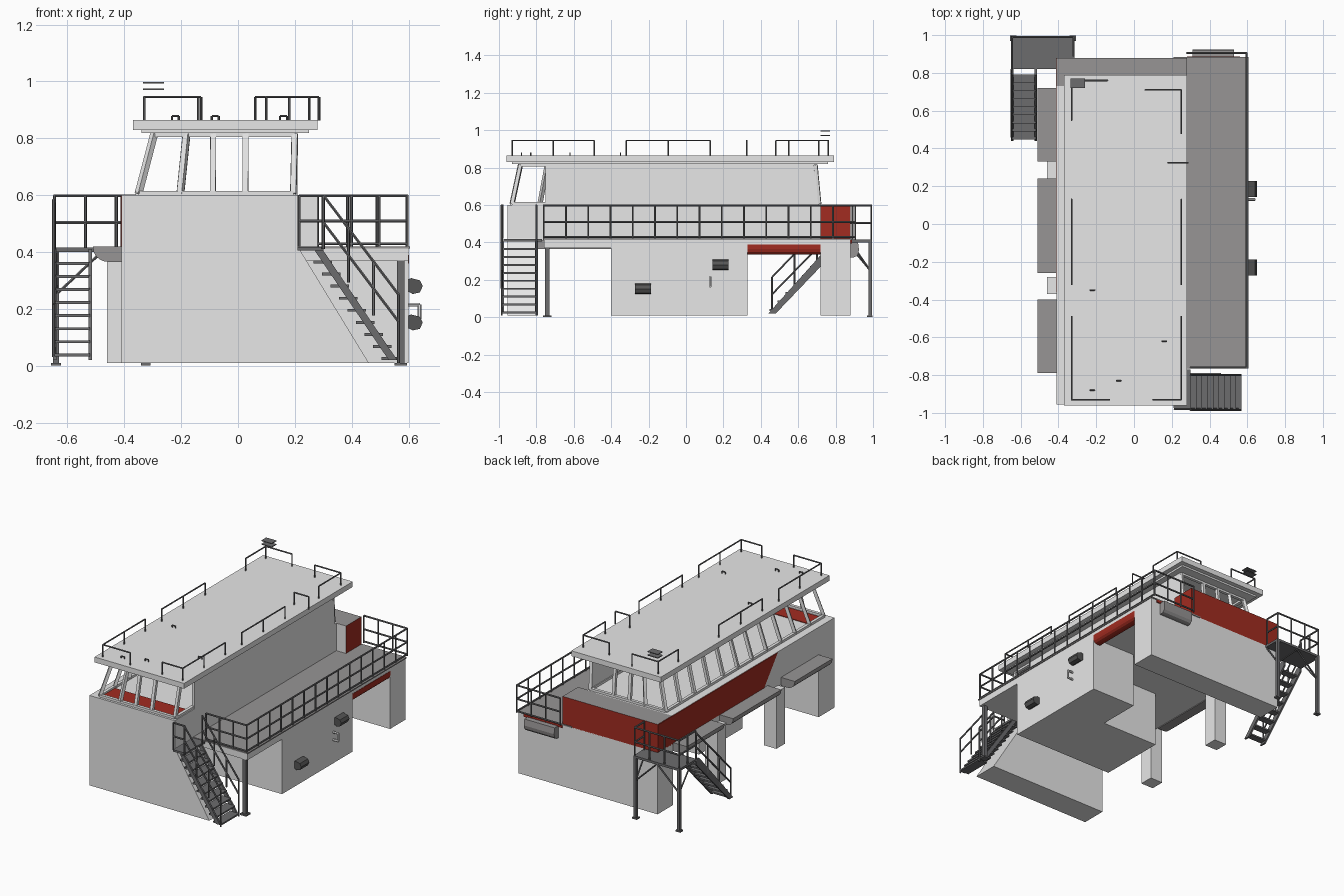
import bpy, bmesh, math
from mathutils import Vector, Matrix

if "Cube" in bpy.data.objects:
    bpy.data.objects.remove(bpy.data.objects["Cube"])


def material(name, r, g, b):
    m = bpy.data.materials.new(name)
    m.diffuse_color = (r, g, b, 1)
    m.use_nodes = True
    m.node_tree.nodes["Principled BSDF"].inputs["Base Color"].default_value = m.diffuse_color
    return m


LIGHT = material("light_grey", 0.86, 0.86, 0.86)
DECK = material("deck_grey", 0.31, 0.30, 0.30)
DARK = material("dark_metal", 0.15, 0.15, 0.155)
LAMP = material("lamp_grey", 0.09, 0.09, 0.09)
RED = material("red", 0.36, 0.025, 0.015)


def finish(name, bm, *mats):
    bmesh.ops.recalc_face_normals(bm, faces=bm.faces)
    me = bpy.data.meshes.new(name)
    bm.to_mesh(me)
    bm.free()
    for m in mats:
        me.materials.append(m)
    ob = bpy.data.objects.new(name, me)
    bpy.context.collection.objects.link(ob)
    return ob


def box(name, x0, x1, y0, y1, z0, z1, mat):
    bm = bmesh.new()
    m = (Matrix.Translation(((x0 + x1) / 2, (y0 + y1) / 2, (z0 + z1) / 2))
         @ Matrix.Diagonal((x1 - x0, y1 - y0, z1 - z0, 1)))
    bmesh.ops.create_cube(bm, size=1, matrix=m)
    return finish(name, bm, mat)


def prism(name, pts, axis, a, b, mat):
    """Extrude a profile along x (points are y,z) or y (points are x,z)."""
    bm = bmesh.new()
    at = (lambda p, t: (t, p[0], p[1])) if axis == "x" else (lambda p, t: (p[0], t, p[1]))
    va = [bm.verts.new(at(p, a)) for p in pts]
    vb = [bm.verts.new(at(p, b)) for p in pts]
    bm.faces.new(va)
    bm.faces.new(vb[::-1])
    for i in range(len(pts)):
        j = (i + 1) % len(pts)
        bm.faces.new((va[i], va[j], vb[j], vb[i]))
    return finish(name, bm, mat)


def bars(name, segs, r, mat, sides=6):
    """Straight bars between pairs of points."""
    bm = bmesh.new()
    for p, q in segs:
        p, q = Vector(p), Vector(q)
        d = q - p
        m = (Matrix.Translation((p + q) / 2) @ d.to_track_quat("Z", "Y").to_matrix().to_4x4()
             @ Matrix.Rotation(math.pi / sides, 4, "Z"))
        bmesh.ops.create_cone(bm, cap_ends=True, segments=sides, radius1=r, radius2=r,
                              depth=d.length, matrix=m)
    return finish(name, bm, mat)


def rail(path, h, levels, step):
    """Railing segments along a path: posts plus bars at the given height fractions."""
    segs = []
    up = Vector((0, 0, h))
    for p, q in zip(path, path[1:]):
        p, q = Vector(p), Vector(q)
        segs += [(p + up * f, q + up * f) for f in levels]
        n = max(1, round((q - p).length / step))
        segs += [(p.lerp(q, i / n), p.lerp(q, i / n) + up) for i in range(n + 1)]
    return segs


# Lower structure: front wall cut away under the stair, deck slab, blocks and legs
prism("front_wall", [(-.41, .01), (.46, .01), (.21, .42), (.21, .6), (-.41, .6)],
      "y", -.955, -.79, LIGHT)
box("deck_slab", -.41, .60, -.76, .88, .37, .415, LIGHT)
box("side_deck", .21, .605, -.765, .885, .412, .42, DECK)
box("side_block", .28, .60, -.4, .33, .01, .37, LIGHT)
box("centre_block", -.13, .28, -.4, .05, .01, .37, LIGHT)
box("rear_block", -.41, .60, .72, .88, .01, .37, LIGHT)
for i, (y0, y1) in enumerate(((-.37, -.28), (.24, .33))):
    box(f"left_leg_{i}", -.46, -.37, y0, y1, .01, .38, LIGHT)

# Upper body under the wheelhouse
box("upper_body", -.41, .21, -.80, .73, .41, .6, LIGHT)
rear = box("rear_upper_body", -.41, .28, .72, .88, .41, .6, LIGHT)
for m in (RED, DECK):
    rear.data.materials.append(m)
for f in rear.data.polygons:
    if f.normal.z > .5:
        f.material_index = 2
    elif f.normal.y > -.5 and f.normal.z > -.5:
        f.material_index = 1
prism("left_red_panel", [(.88, .42), (.88, .598), (-.36, .598), (-.22, .42)],
      "x", -.414, -.408, RED)

# Rounded fenders: three on the left, one on the back, red one in the side opening
arc = [(math.cos(math.radians(a)), math.sin(math.radians(a))) for a in range(180, 271, 15)]
fender = [(-.41, .42), (-.51, .42)] + [(-.455 + .055 * c, .415 + .05 * s) for c, s in arc] + [(-.41, .365)]
for i, (y0, y1) in enumerate(((-.79, -.4), (-.26, .24), (.33, .72))):
    prism(f"left_fender_{i}", fender, "y", y0, y1, DECK)
roll = [(.88, .40), (.92, .40)] + [(.895 - .03 * c, .36 + .04 * s) for c, s in arc[::2]] + [(.88, .32)]
prism("rear_fender", roll, "x", .31, .53, DECK)
box("rear_red_strip", .28, .56, .879, .887, .395, .412, RED)
prism("side_red_fender", [(.55, .39), (.602, .39)] + [(.572 - .03 * c, .365 + .03 * s) for c, s in arc[::2]]
      + [(.55, .335)], "y", .33, .72, RED)

# Wheelhouse: solid right wall, slanted window frames elsewhere
prism("right_wall", [(-.75, .42), (.72, .42), (.69, .825), (-.75, .825)], "x", .19, .21, LIGHT)
box("wheelhouse_red_floor", -.34, .19, -.91, -.79, .6, .604, RED)
lo = [Vector(p) for p in ((-.35, -.93, .605), (.195, -.93, .605), (.195, .71, .605), (-.35, .71, .605))]
hi = [Vector(p) for p in ((-.295, -.885, .815), (.2, -.885, .815), (.2, .69, .815), (-.295, .69, .815))]
frame = [(lo[i], lo[(i + 1) % 4]) for i in range(4)] + [(hi[i], hi[(i + 1) % 4]) for i in range(4)]
ends = [(0, 0), (.27, .23), (.48, .42), (.69, .65), (1, 1)]
side = [(i / 11, i / 11) for i in range(12)]
for a, b, stops in ((0, 1, ends), (3, 2, ends), (0, 3, side)):
    for s, t in stops:
        frame.append((lo[a].lerp(lo[b], s), hi[a].lerp(hi[b], t)))
bars("window_frames", frame, .014, LIGHT, 4)

# Roof with a thin soffit below
box("roof_soffit", -.34, .25, -.93, .76, .818, .832, LIGHT)
box("roof", -.37, .28, -.96, .79, .83, .865, LIGHT)

# Roof railings in separate runs
Z = .862
runs = [[(-.14, .76, Z), (-.33, .76, Z), (-.33, .55, Z)],
        [(-.33, .13, Z), (-.33, -.32, Z)],
        [(-.33, -.49, Z), (-.33, -.93, Z), (-.13, -.93, Z)],
        [(.06, .71, Z), (.25, .71, Z), (.25, .48, Z)],
        [(.18, .325, Z), (.285, .325, Z)],
        [(.25, .13, Z), (.25, -.32, Z)],
        [(.25, -.49, Z), (.25, -.93, Z), (.10, -.93, Z)]]
segs = []
for path in runs:
    segs += rail(path, .083, (1,), .2)
bars("roof_railings", segs, .0045, DARK)

# Small roof fittings and floating antenna plates
segs = []
for x, y in ((-.08, -.83), (-.22, -.35), (.16, -.62), (-.22, -.88)):
    segs += rail([(x - .012, y, .86), (x + .012, y, .86)], .018, (1,), .1)
bars("roof_handles", segs, .004, DARK)
for z in (.97, .993):
    box("antenna_plate", -.335, -.26, .72, .77, z, z + .005, DARK)

# Deck railing along the right, back and front edges
segs = rail([(.30, -.76, .42), (.595, -.76, .42), (.595, .905, .42), (.28, .905, .42)],
            .178, (1, .5, .05), .118)
bars("deck_railing", segs, .0055, DARK)

# Deck support post
box("deck_post", .56, .585, -.755, -.73, 0, .41, DARK)
box("deck_post_foot", .55, .595, -.765, -.72, 0, .01, DARK)

# Front stair descending to the right, with landing
box("front_landing", .21, .30, -.975, -.77, .405, .418, DARK)
segs = rail([(.215, -.98, .42), (.30, -.98, .42)], .178, (1, .5), .09)
for y in (-.985, -.80):
    segs += rail([(.30, y, .41), (.565, y, .06)], .19, (1, .5), .14)
    segs += [((.565, y, .24), (.565, y, .01))]
bars("front_stair_railing", segs, .0055, DARK)
for y in (-.98, -.80):
    prism("front_stringer", [(.27, .405), (.30, .405), (.56, .02), (.53, .02)],
          "y", y - .006, y + .006, DARK)
for i in range(9):
    x, z = .295 + i * .03, .365 - i * .0425
    box("front_tread", x - .03, x + .035, -.98, -.80, z - .005, z + .005, DARK)

# Rear left platform with posts, braces and railing
box("rear_platform", -.65, -.315, .82, .995, .40, .415, DARK)
for x in (-.64, -.325):
    box("platform_post", x - .01, x + .01, .975, .995, 0, .40, DARK)
    box("platform_foot", x - .017, x + .017, .968, .998, 0, .01, DARK)
segs = rail([(-.645, .82, .41), (-.645, .99, .41), (-.32, .99, .41), (-.32, .89, .41)],
            .188, (1, .5), .11)
segs += [((-.64, .985, .25), (-.48, .985, .40)), ((-.325, .985, .25), (-.48, .985, .40)),
         ((-.64, .985, .25), (-.64, .86, .40)), ((-.325, .985, .25), (-.325, .88, .40))]
bars("platform_railing", segs, .0055, DARK)

# Rear left stair descending toward the front
for x in (-.645, -.52):
    prism("rear_stringer", [(.82, .41), (.79, .41), (.44, .02), (.48, .02), (.82, .375)],
          "x", x - .006, x + .006, DARK)
for i in range(8):
    y, z = .77 - i * .043, .36 - i * .046
    box("rear_tread", -.645, -.52, y - .022, y + .022, z - .005, z + .005, DARK)
segs = rail([(-.648, .82, .40), (-.648, .46, .03)], .185, (1, .5), .17)
bars("rear_stair_railing", segs, .0055, DARK)

# Lamps and a handle on the right side
for y, z in ((.185, .28), (-.23, .152)):
    prism("side_lamp", [(.60, z - .02), (.615, z - .028), (.64, z - .022), (.65, z),
                        (.64, z + .02), (.61, z + .028), (.60, z + .025)],
          "y", y - .042, y + .042, LAMP)
segs = [((.60, .13, z), (.64, .13, z)) for z in (.165, .215)] + [((.638, .13, .165), (.638, .13, .215))]
bars("side_handle", segs, .007, LIGHT)
